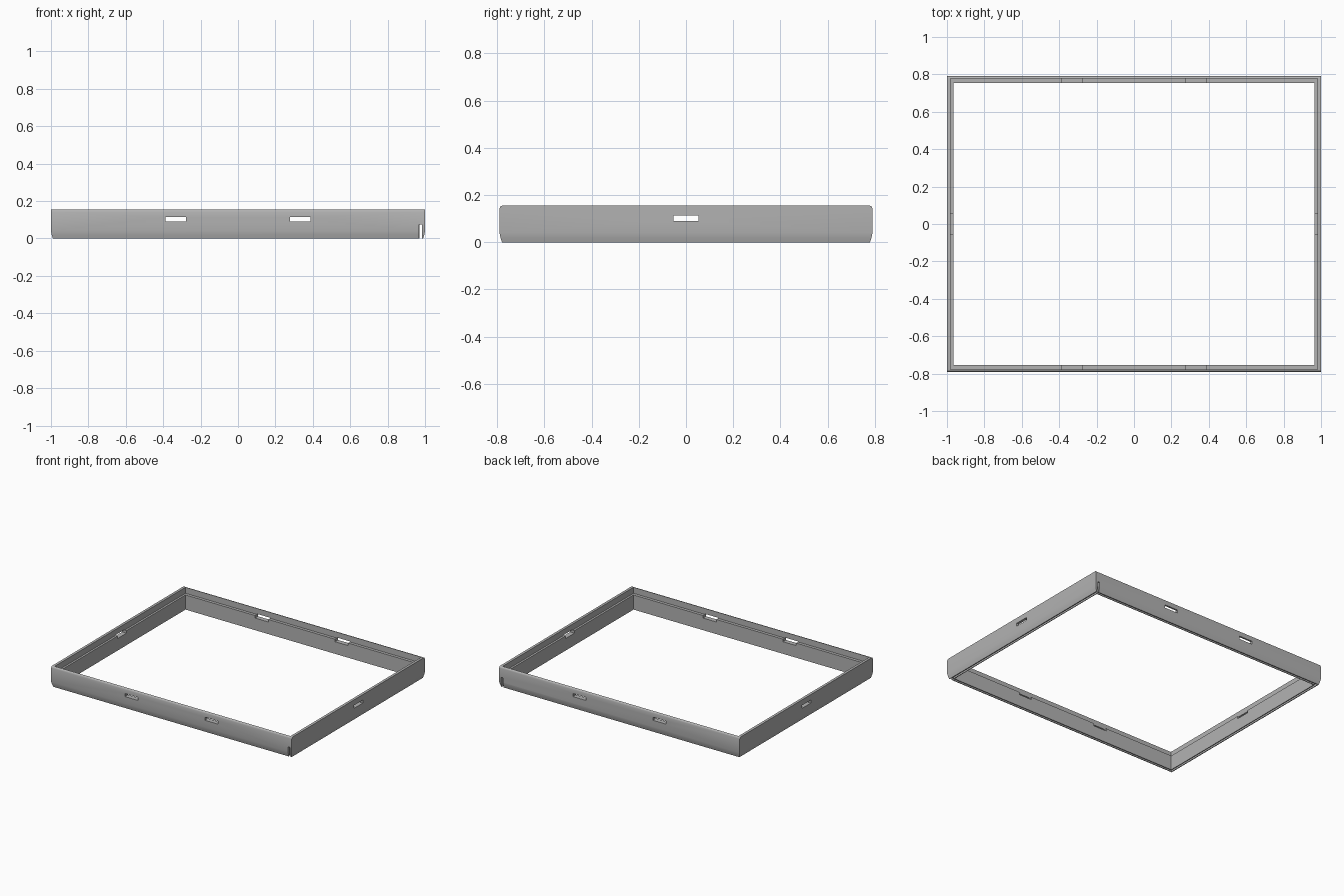
import bpy
import bmesh
from mathutils import Matrix, Vector

cube = bpy.data.objects.get("Cube")
if cube:
    bpy.data.objects.remove(cube, do_unlink=True)

HALF_X, HALF_Y = 1.0, 0.79

# One plain grey finish
grey = bpy.data.materials.new("matte grey")
grey.use_nodes = True
colour = (0.45, 0.45, 0.45, 1)
grey.diffuse_color = colour
grey.node_tree.nodes["Principled BSDF"].inputs["Base Color"].default_value = colour


def make_object(name, bm):
    bmesh.ops.recalc_face_normals(bm, faces=bm.faces)
    mesh = bpy.data.meshes.new(name)
    bm.to_mesh(mesh)
    bm.free()
    obj = bpy.data.objects.new(name, mesh)
    bpy.context.collection.objects.link(obj)
    mesh.materials.append(grey)
    return obj


# Wall section as (inset in x, inset in y, height): tapered foot, rounded long
# edges, panel ledge inside the lip, and a groove in the underside
section = [
    (.01, .01, 0), (.004, .004, .02), (0, 0, .04), (0, 0, .143),
    (0, .002, .149), (0, .005, .153), (0, .01, .155),
    (.02, .013, .155), (.02, .013, .11),
    (.035, .035, .11), (.035, .035, 0),
    (.03, .03, 0), (.03, .03, .075), (.016, .016, .075), (.016, .016, 0),
]
bm = bmesh.new()
loops = []
for ix, iy, z in section:
    x, y = HALF_X - ix, HALF_Y - iy
    loops.append([bm.verts.new((sx * x, sy * y, z))
                  for sx, sy in ((-1, -1), (1, -1), (1, 1), (-1, 1))])
for a, b in zip(loops, loops[1:] + loops[:1]):
    for i in range(4):
        j = (i + 1) % 4
        bm.faces.new((a[i], a[j], b[j], b[i]))
frame = make_object("display_frame", bm)


# Cutters for the wall slots and the groove ends
def add_box(bm, low, high):
    low, high = Vector(low), Vector(high)
    size = high - low
    matrix = Matrix.Translation((low + high) / 2) @ Matrix.Diagonal((*size, 1))
    bmesh.ops.create_cube(bm, size=1, matrix=matrix)


cuts = bmesh.new()
low_z, high_z = .091, .114
for side in (-1, 1):
    # Single slot in each short wall
    x0, x1 = sorted((side * .94, side * 1.03))
    add_box(cuts, (x0, -.053, low_z), (x1, .053, high_z))
    # Two slots in each long wall
    y0, y1 = sorted((side * .74, side * .83))
    for centre in (-.332, .332):
        add_box(cuts, (centre - .055, y0, low_z), (centre + .055, y1, high_z))
    # Groove runs out through the left end of each long wall
    y0, y1 = sorted((side * .757, side * .83))
    add_box(cuts, (.969, y0, -.02), (.985, y1, .076))
cutter = make_object("slot_cutter", cuts)
cutter.hide_render = True
cutter.hide_set(True)

mod = frame.modifiers.new("slots", 'BOOLEAN')
mod.operation = 'DIFFERENCE'
mod.solver = 'EXACT'
mod.object = cutter

# Smooth the rounded edges, keep the corners sharp
bpy.ops.object.select_all(action='DESELECT')
frame.select_set(True)
bpy.context.view_layer.objects.active = frame
bpy.ops.object.modifier_apply(modifier=mod.name)
bpy.ops.object.shade_smooth_by_angle(angle=.6)
bpy.data.objects.remove(cutter, do_unlink=True)
